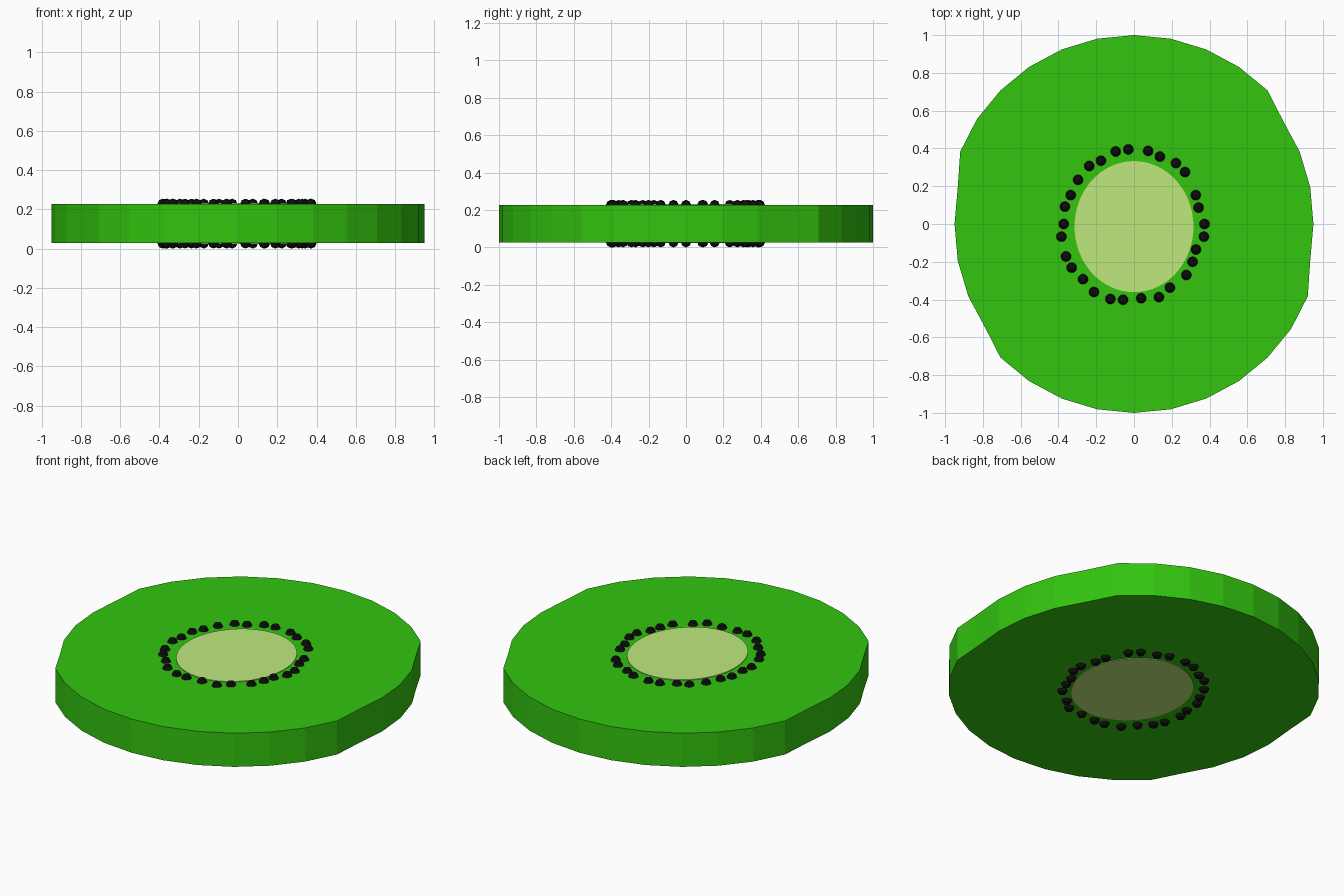
import bpy, bmesh, math

if "Cube" in bpy.data.objects:
    bpy.data.objects.remove(bpy.data.objects["Cube"])

MID = 0.127      # mid height of the slice
HALF = 0.1       # half thickness of the flesh
SEED_R = 0.027


def material(name, rgb):
    m = bpy.data.materials.new(name)
    m.diffuse_color = (*rgb, 1)
    m.use_nodes = True
    m.node_tree.nodes["Principled BSDF"].inputs["Base Color"].default_value = m.diffuse_color
    return m


def finish(name, bm, mat):
    bmesh.ops.recalc_face_normals(bm, faces=bm.faces[:])
    mesh = bpy.data.meshes.new(name)
    bm.to_mesh(mesh)
    bm.free()
    mesh.materials.append(mat)
    ob = bpy.data.objects.new(name, mesh)
    bpy.context.collection.objects.link(ob)
    return ob


def slab(name, outline, half, mat):
    """Flat plate extruded from an outline, centred on the mid height."""
    bm = bmesh.new()
    face = bm.faces.new([bm.verts.new((x, y, MID - half)) for x, y in outline])
    top = bmesh.ops.extrude_face_region(bm, geom=[face], use_keep_orig=True)["geom"]
    bmesh.ops.translate(bm, vec=(0, 0, 2 * half),
                        verts=[v for v in top if isinstance(v, bmesh.types.BMVert)])
    return finish(name, bm, mat)


green = material("flesh_green", (0.032, 0.556, 0.0045))
pale = material("core_pale", (0.522, 0.815, 0.202))
black = material("seed_black", (0.004, 0.004, 0.004))

# Flesh: 32-sided disc with flattened sides, the same when turned half round
nudged = {-2: (0.92, -0.383), -1: (0.933, -0.195), 0: (0.95, 0),
          1: (0.933, 0.195), 2: (0.877, 0.383), 3: (0.79, 0.545)}
half_turn = [nudged.get(i, (math.cos(i * math.pi / 16), math.sin(i * math.pi / 16)))
             for i in range(-8, 8)]
slab("flesh", half_turn + [(-x, -y) for x, y in half_turn], HALF, green)

# Core: smooth oval, slightly proud of both faces
oval = [(0.315 * math.cos(a), -0.014 + 0.347 * math.sin(a))
        for a in (i * math.tau / 64 for i in range(64))]
slab("core", oval, HALF + 0.004, pale)

# Seeds: uneven ring of little faceted balls half sunk in each face
ring = [(-.03, .395), (.075, .387), (.137, .357), (.222, .322), (.27, .275),
        (.327, .153), (.342, .087), (.373, 0), (.37, -.067), (.328, -.135),
        (.31, -.2), (.277, -.27), (.19, -.337), (.132, -.387), (.038, -.393),
        (-.058, -.401), (-.125, -.397), (-.212, -.36), (-.27, -.292),
        (-.33, -.231), (-.36, -.172), (-.384, -.067), (-.372, 0), (-.366, .092),
        (-.335, .153), (-.296, .234), (-.237, .307), (-.175, .335), (-.097, .384)]
for name, side in (("seeds_top", 1), ("seeds_bottom", -1)):
    bm = bmesh.new()
    for x, y in ring:
        ball = bmesh.ops.create_uvsphere(bm, u_segments=16, v_segments=4, radius=SEED_R)
        bmesh.ops.translate(bm, vec=(x, y, MID + side * HALF), verts=ball["verts"])
    finish(name, bm, black)
